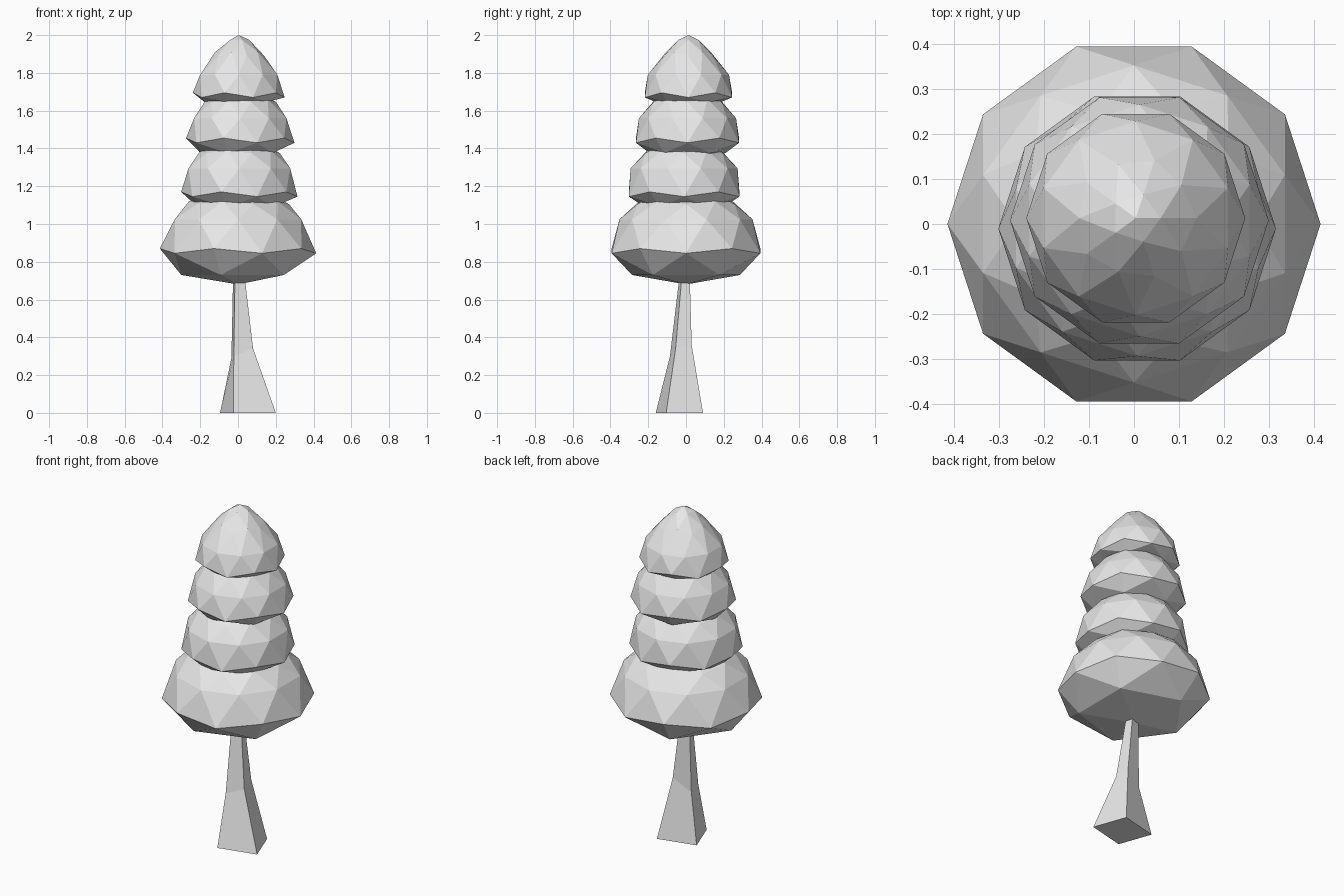
import bpy
import bmesh
from math import atan2, cos, sin
from mathutils import Vector

cube = bpy.data.objects.get("Cube")
if cube:
    bpy.data.objects.remove(cube, do_unlink=True)

grey = bpy.data.materials.new("plain_grey")
grey.use_nodes = True
grey.diffuse_color = (0.8, 0.8, 0.8, 1)
grey.node_tree.nodes["Principled BSDF"].inputs["Base Color"].default_value = (0.8, 0.8, 0.8, 1)


def add_object(name, bm):
    bmesh.ops.recalc_face_normals(bm, faces=bm.faces)
    mesh = bpy.data.meshes.new(name)
    bm.to_mesh(mesh)
    bm.free()
    mesh.materials.append(grey)
    obj = bpy.data.objects.new(name, mesh)
    bpy.context.collection.objects.link(obj)
    return obj


# Heights of the vertex rings of a unit icosphere, bottom to top
LEVELS = (-1, -0.851, -0.526, -0.447, 0, 0.447, 0.526, 0.851, 1)


def foliage_tier(name, centre, radii, heights):
    """Icosphere whose rings are reshaped into a drooping bell."""
    bm = bmesh.new()
    bmesh.ops.create_icosphere(bm, subdivisions=2, radius=1)
    for v in bm.verts:
        ring = min(range(len(LEVELS)), key=lambda i: abs(LEVELS[i] - v.co.z))
        angle = atan2(v.co.y, v.co.x)
        r = radii[ring]
        v.co = Vector((centre[0] + r * cos(angle), centre[1] + r * sin(angle), heights[ring]))
    return add_object(name, bm)


# Foliage, from the wide skirt to the pointed crown
foliage_tier("foliage_bottom", (0, 0),
             (0, 0.30, 0.414, 0.414, 0.352, 0.27, 0.26, 0.13, 0),
             (0.68, 0.73, 0.845, 0.87, 1.025, 1.105, 1.12, 1.18, 1.20))
foliage_tier("foliage_lower_middle", (0.007, -0.01),
             (0, 0.22, 0.308, 0.308, 0.283, 0.215, 0.205, 0.10, 0),
             (1.07, 1.09, 1.145, 1.17, 1.295, 1.375, 1.39, 1.44, 1.46))
foliage_tier("foliage_upper_middle", (0.012, 0.008),
             (0, 0.21, 0.287, 0.287, 0.257, 0.19, 0.18, 0.09, 0),
             (1.35, 1.375, 1.43, 1.455, 1.56, 1.645, 1.66, 1.70, 1.72))
foliage_tier("foliage_crown", (0.004, 0.013),
             (0, 0.18, 0.243, 0.243, 0.215, 0.135, 0.125, 0.055, 0),
             (1.63, 1.645, 1.67, 1.695, 1.79, 1.89, 1.91, 1.975, 2.0))

# Trunk: a four-sided post that flares and leans towards its foot
sections = (
    ((-0.025, -0.16, 0), (0.20, -0.105, 0), (0.13, 0.09, 0), (-0.095, 0.035, 0)),
    ((-0.022, -0.085, 0.30), (0.08, -0.055, 0.34), (0.067, 0.03, 0.36), (-0.035, 0, 0.29)),
    ((-0.016, -0.035, 0.72), (0.035, -0.022, 0.72), (0.025, 0.02, 0.72), (-0.026, 0.005, 0.72)),
)
bm = bmesh.new()
rings = [[bm.verts.new(p) for p in section] for section in sections]
for low, high in zip(rings, rings[1:]):
    for i in range(4):
        j = (i + 1) % 4
        bm.faces.new((low[i], low[j], high[j], high[i]))
bm.faces.new(rings[0])
bm.faces.new(rings[-1])
add_object("trunk", bm)
